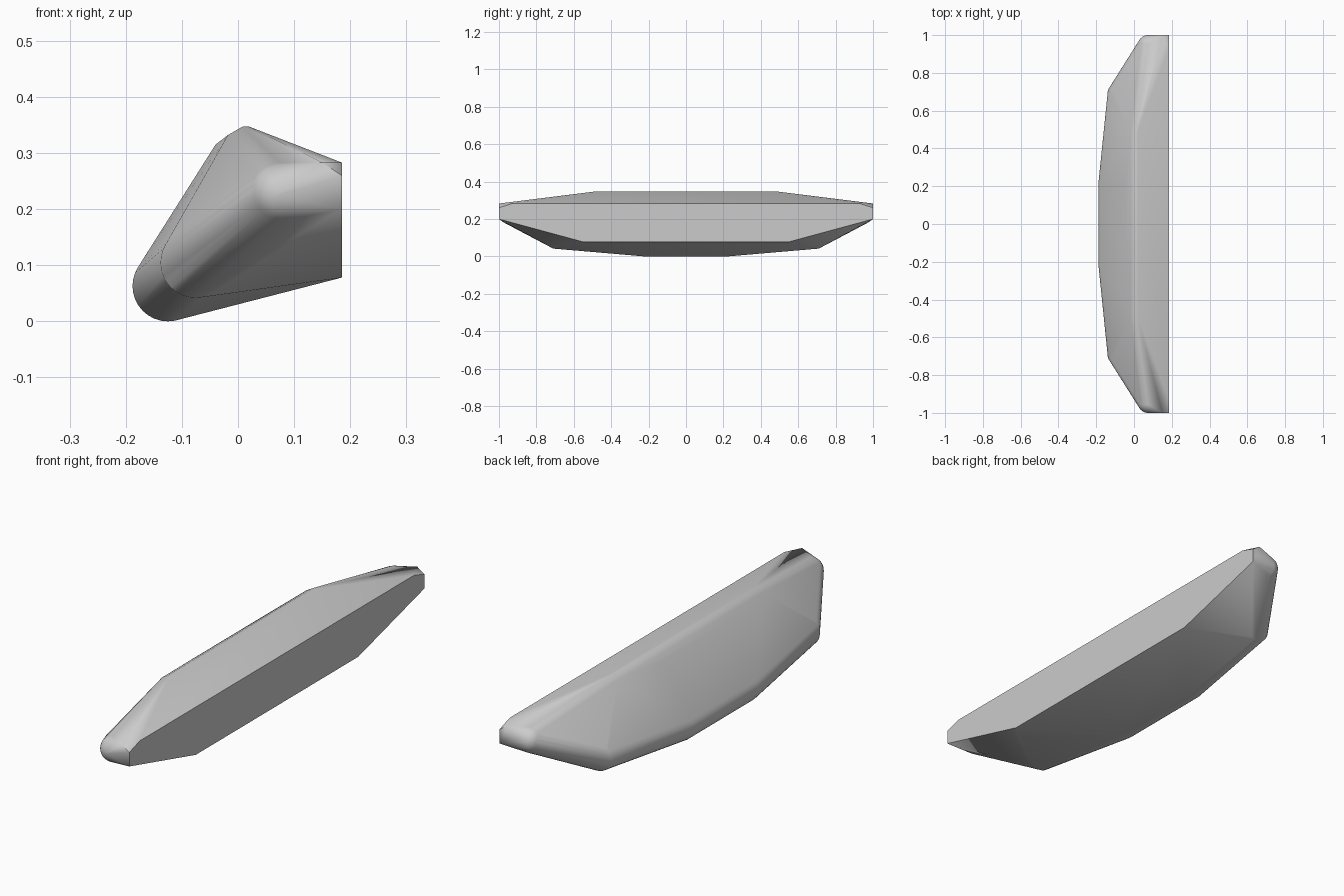
import bpy
import bmesh
from math import sin, cos, pi, radians
from mathutils import Vector

cube = bpy.data.objects.get("Cube")
if cube:
    bpy.data.objects.remove(cube, do_unlink=True)

grey = bpy.data.materials.new("plain grey")
grey.use_nodes = True
colour = (0.6, 0.6, 0.6, 1)
grey.diffuse_color = colour
grey.node_tree.nodes["Principled BSDF"].inputs["Base Color"].default_value = colour


def ring(x, y, z, radius, count=32):
    """Points of a circle facing along y."""
    return [Vector((x + radius * cos(2 * pi * i / count), y,
                    z + radius * sin(2 * pi * i / count))) for i in range(count)]


# Half of the bar: rounded nose sections
points = ring(-0.125, 0.22, 0.063, 0.063) + ring(-0.075, 0.71, 0.105, 0.063)

# Rounded tip, as rings of a ball
tip_radius = 0.055
for i in range(9):
    a = pi / 2 * i / 8
    points += ring(0.075, 0.945 + tip_radius * sin(a), 0.228,
                   max(tip_radius * cos(a), 0.0005), 24)

# Softened ridge, flat back edges and end cap corners
points += [Vector(p) for p in (
    (-0.04, 0.22, 0.315), (-0.018, 0.49, 0.332),
    (0.008, 0.49, 0.347), (0.02, 0.49, 0.347),
    (0.185, 0.55, 0.078), (0.185, 0.93, 0.283),
    (0.185, 1.0, 0.2), (0.185, 1.0, 0.26), (0.15, 1.0, 0.283))]

# Mirror front to back and skin the convex body
bm = bmesh.new()
for p in points:
    for side in (-1, 1):
        bm.verts.new((p.x, p.y * side, p.z))
hull = bmesh.ops.convex_hull(bm, input=bm.verts)
unused = {v for v in hull["geom_interior"] + hull["geom_unused"]
          if isinstance(v, bmesh.types.BMVert)}
bmesh.ops.delete(bm, geom=list(unused), context="VERTS")
bmesh.ops.dissolve_limit(bm, angle_limit=radians(0.5), verts=bm.verts, edges=bm.edges)
bmesh.ops.recalc_face_normals(bm, faces=bm.faces)

mesh = bpy.data.meshes.new("faceted_bar")
bm.to_mesh(mesh)
bm.free()
mesh.materials.append(grey)
body = bpy.data.objects.new("faceted_bar", mesh)
bpy.context.collection.objects.link(body)

# Smooth the rounded nose, keep the flat edges crisp
bpy.context.view_layer.objects.active = body
body.select_set(True)
bpy.ops.object.shade_smooth_by_angle(angle=radians(30))
